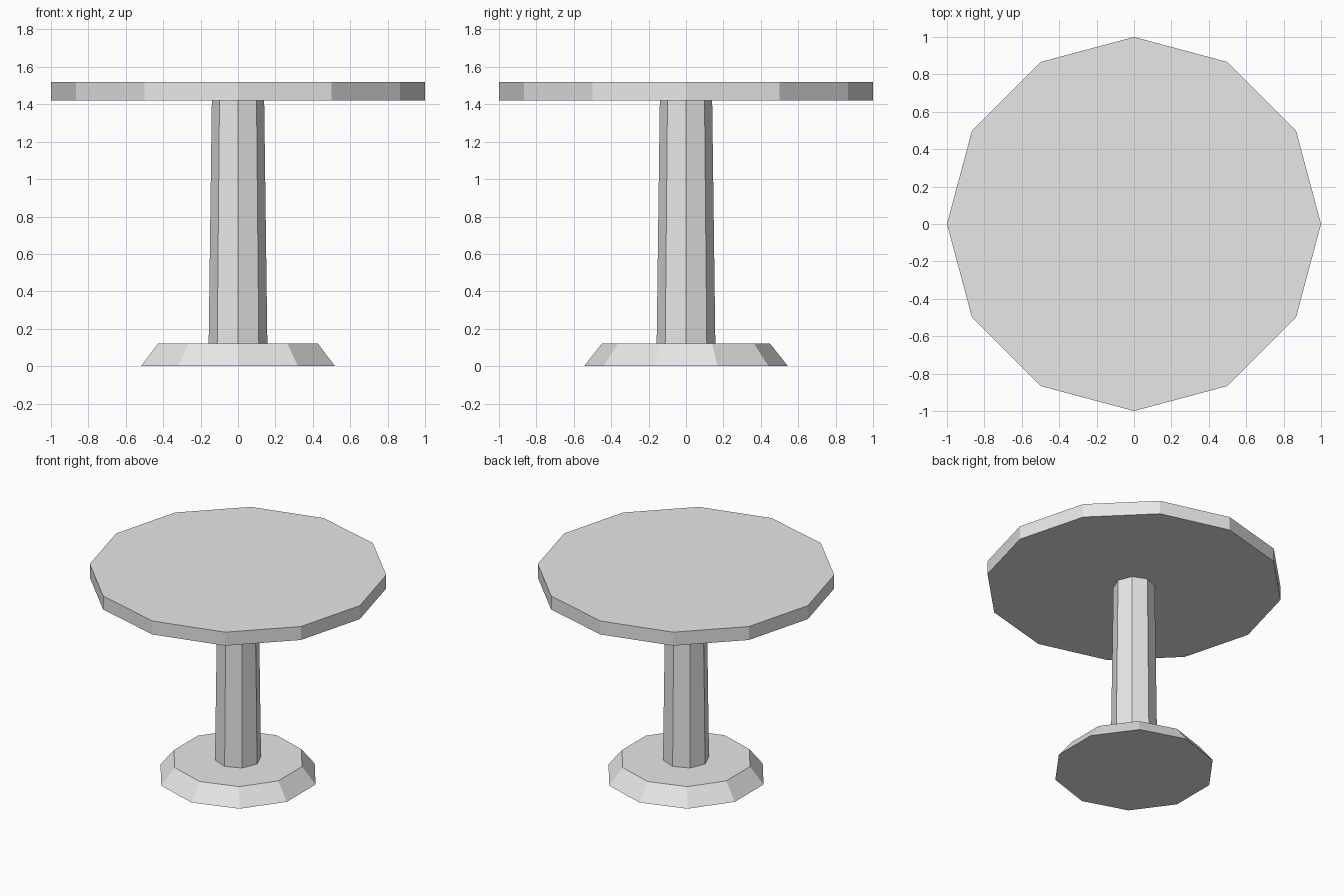
import bpy

cube = bpy.data.objects.get("Cube")
if cube:
    bpy.data.objects.remove(cube, do_unlink=True)

# Single plain grey material
grey = bpy.data.materials.new("light grey")
grey.use_nodes = True
colour = (0.8, 0.8, 0.8, 1)
grey.diffuse_color = colour
grey.node_tree.nodes["Principled BSDF"].inputs["Base Color"].default_value = colour


def prism(name, sides, z_low, z_high, r_low, r_high):
    """Flat-shaded tapered prism standing between two heights."""
    bpy.ops.mesh.primitive_cone_add(
        vertices=sides, radius1=r_low, radius2=r_high,
        depth=z_high - z_low, location=(0, 0, (z_low + z_high) / 2))
    part = bpy.context.object
    part.name = part.data.name = name
    part.data.materials.append(grey)
    return part


# Splayed foot, tapered post and round top
prism("base", 10, 0, 0.12, 0.545, 0.45)
prism("post", 8, 0.12, 1.42, 0.157, 0.14)
prism("table_top", 12, 1.42, 1.52, 1, 1)
